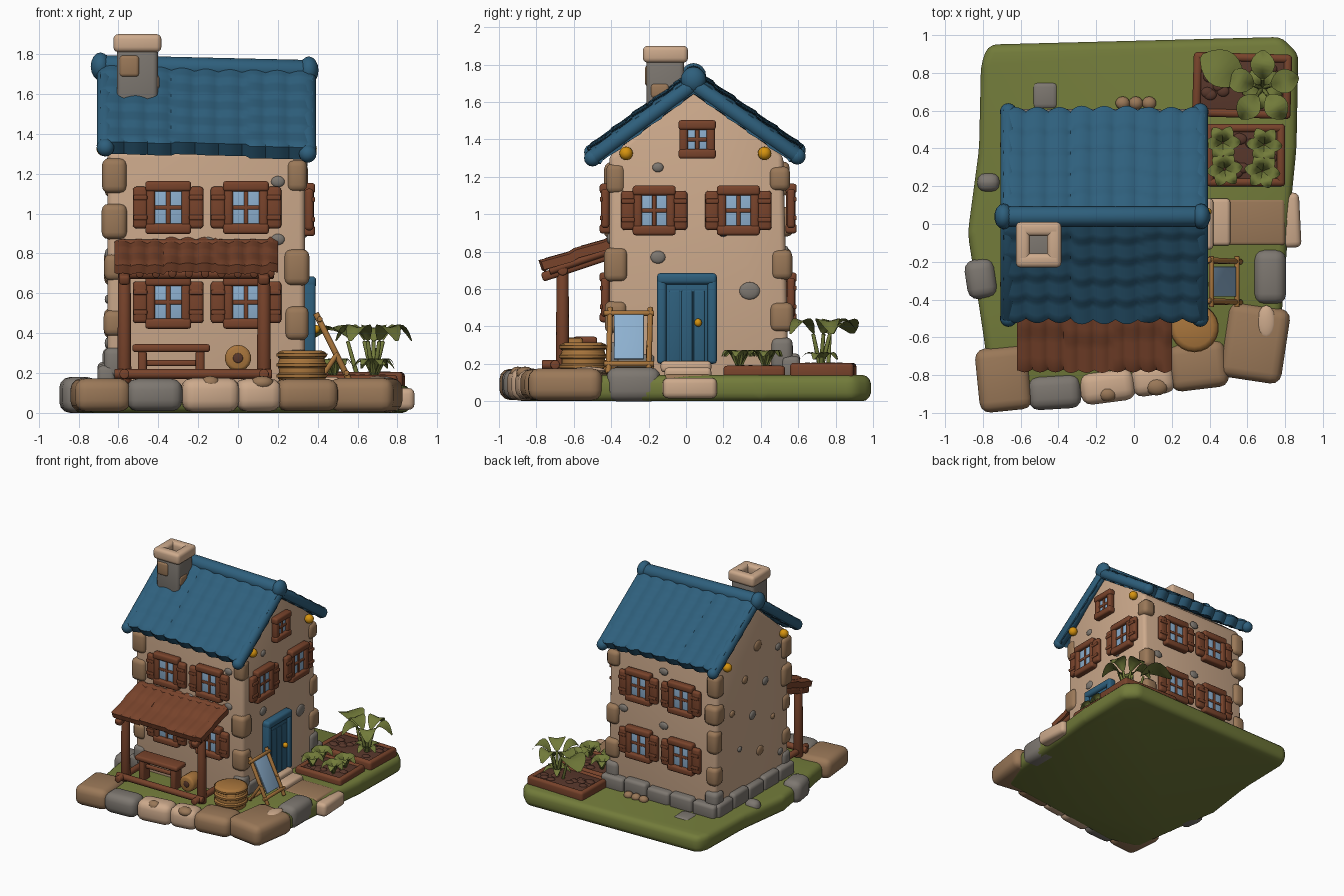
import bpy, bmesh, math, random
from mathutils import Vector, Matrix, Euler

random.seed(4)
if "Cube" in bpy.data.objects:
    bpy.data.objects.remove(bpy.data.objects["Cube"])

PALETTE = {"cream_plaster": "CDAA8C", "brown_stone": "9A7858", "grey_stone": "7D7770",
           "blue_paint": "2E5F7C", "red_brown_wood": "78432B", "ochre_wood": "A8753C",
           "leaf_green": "727B3A", "dark_soil": "58372B", "window_glass": "8DB0CF",
           "gold": "D6930F"}
MATS = []
for label, code in PALETTE.items():
    rgb = [int(code[i:i + 2], 16) / 255 for i in (0, 2, 4)]
    col = [((c + 0.055) / 1.055) ** 2.4 for c in rgb] + [1]
    m = bpy.data.materials.new(label)
    m.use_nodes = True
    m.diffuse_color = col
    m.node_tree.nodes["Principled BSDF"].inputs["Base Color"].default_value = col
    MATS.append(m)
CREAM, BROWN, GREY, BLUE, WOOD, OCHRE, GREEN, SOIL, GLASS, GOLD = range(10)


# ---- helpers: every shape is added to a part's bmesh ----
def merge(bm, tmp, mat, matrix=Matrix()):
    bmesh.ops.transform(tmp, matrix=matrix, verts=tmp.verts)
    for f in tmp.faces:
        f.material_index = mat
    me = bpy.data.meshes.new("scratch")
    tmp.to_mesh(me)
    tmp.free()
    bm.from_mesh(me)
    bpy.data.meshes.remove(me)


def soften(tmp, size, seg=3):
    bmesh.ops.bevel(tmp, geom=tmp.edges[:], offset=size, segments=seg, profile=0.5, affect='EDGES')


def box(bm, c, s, mat, bevel=0.015, rot=(0, 0, 0)):
    tmp = bmesh.new()
    bmesh.ops.create_cube(tmp, size=1)
    bmesh.ops.scale(tmp, vec=s, verts=tmp.verts)
    soften(tmp, min(bevel, 0.45 * min(s)))
    merge(bm, tmp, mat, Matrix.Translation(c) @ Euler(rot).to_matrix().to_4x4())


def rod(bm, a, b, r, mat, r2=None, sides=14):
    a, b = Vector(a), Vector(b)
    tmp = bmesh.new()
    bmesh.ops.create_cone(tmp, cap_ends=True, segments=sides, radius1=r,
                          radius2=r if r2 is None else r2, depth=(b - a).length)
    rims = [e for e in tmp.edges if abs(e.verts[0].co.z - e.verts[1].co.z) < 1e-5]
    bmesh.ops.bevel(tmp, geom=rims, offset=min(r, r2 or r) * 0.25, segments=2, profile=0.5, affect='EDGES')
    turn = (b - a).to_track_quat('Z', 'Y').to_matrix().to_4x4()
    merge(bm, tmp, mat, Matrix.Translation((a + b) / 2) @ turn)


def blob(bm, c, s, mat):
    tmp = bmesh.new()
    bmesh.ops.create_uvsphere(tmp, u_segments=14, v_segments=8, radius=1)
    merge(bm, tmp, mat, Matrix.Translation(c) @ Matrix.Diagonal((*s, 1)))


def prism(bm, pts, vec, mat, bevel):
    tmp = bmesh.new()
    face = tmp.faces.new([tmp.verts.new(p) for p in pts])
    ext = bmesh.ops.extrude_face_region(tmp, geom=[face])
    bmesh.ops.translate(tmp, vec=vec, verts=[v for v in ext["geom"] if isinstance(v, bmesh.types.BMVert)])
    bmesh.ops.recalc_face_normals(tmp, faces=tmp.faces)
    soften(tmp, bevel)
    merge(bm, tmp, mat)


def leaf(bm, base, angle, length, width, rise, droop):
    tmp = bmesh.new()
    rows = []
    for i in range(8):
        t = i / 7
        w = width * math.sin(math.pi * (0.04 + 0.94 * t)) ** 0.7
        z = rise * math.sin(t * 2) - droop * t * t
        rows.append([tmp.verts.new((length * t, k * w / 2, z + (0.25 * w if k else 0) * (1 - t))) for k in (-1, 0, 1)])
    for p, q in zip(rows, rows[1:]):
        for k in (0, 1):
            tmp.faces.new((p[k], q[k], q[k + 1], p[k + 1]))
    bmesh.ops.solidify(tmp, geom=tmp.faces[:], thickness=0.01)
    merge(bm, tmp, GREEN, Matrix.Translation(base) @ Matrix.Rotation(angle, 4, 'Z'))


def tiles(bm, mat, x0, x1, top, low, cols, rows, wave, thick, tilt=0.0):
    tmp = bmesh.new()
    slope = Vector((0, low[0] - top[0], low[1] - top[1]))
    normal = Vector((0, -slope.z, abs(slope.y)))
    normal.y = math.copysign(abs(slope.z), slope.y)
    normal.normalize()
    nx, ny, grid = cols * 6, rows * 5, []
    for j in range(ny + 1):
        line = []
        for i in range(nx + 1):
            u, v = i / nx, j / ny
            hump = abs(math.sin(math.pi * cols * u))
            lift = wave * hump + wave * ((v * rows * 0.999 + 0.15 * math.sin(cols * u)) % 1)
            p = Vector((x0 + (x1 - x0) * u, top[0], top[1])) + slope * v * (1 + 0.03 * hump)
            p += normal * lift
            p.z -= tilt * (p.x + 0.16)
            line.append(tmp.verts.new(p))
        grid.append(line)
    for a, b in zip(grid, grid[1:]):
        for i in range(nx):
            tmp.faces.new((a[i], a[i + 1], b[i + 1], b[i]))
    bmesh.ops.recalc_face_normals(tmp, faces=tmp.faces)
    if sum(f.normal.z for f in tmp.faces) < 0:
        bmesh.ops.reverse_faces(tmp, faces=tmp.faces)
    under = bmesh.ops.extrude_face_region(tmp, geom=tmp.faces[:], use_keep_orig=True)
    bmesh.ops.translate(tmp, vec=-normal * thick,
                        verts=[v for v in under["geom"] if isinstance(v, bmesh.types.BMVert)])
    bmesh.ops.recalc_face_normals(tmp, faces=tmp.faces)
    merge(bm, tmp, mat)


def part(name, build, matrix=Matrix()):
    bm = bmesh.new()
    build(bm)
    bmesh.ops.transform(bm, matrix=matrix, verts=bm.verts)
    used = sorted({f.material_index for f in bm.faces})
    for f in bm.faces:
        f.material_index = used.index(f.material_index)
        f.smooth = True
    me = bpy.data.meshes.new(name)
    bm.to_mesh(me)
    bm.free()
    for k in used:
        me.materials.append(MATS[k])
    me.set_sharp_from_angle(angle=math.radians(50))
    bpy.context.collection.objects.link(bpy.data.objects.new(name, me))


# ---- ground, border stones and path ----
OUTLINE = [(-.77, .95), (.78, .99), (.87, .9), (.86, .4), (.82, 0), (.78, -.5), (.68, -.76), (.2, -.82),
           (-.5, -.92), (-.76, -.85), (-.81, -.5), (-.88, -.05), (-.82, .4), (-.81, .85)]
part("grass_base", lambda bm: prism(bm, [(x, y, 0) for x, y in OUTLINE], (0, 0, .14), GREEN, .045))

STONES = [(-.69, -.82, .28, .34, .1, BROWN), (-.42, -.89, .28, .18, .06, GREY), (-.14, -.86, .29, .17, .13, CREAM),
          (.1, -.82, .23, .17, .15, CREAM), (.34, -.75, .31, .25, .12, BROWN), (.64, -.63, .33, .4, -.15, BROWN),
          (.72, -.28, .17, .29, 0, GREY), (-.81, -.29, .16, .21, .15, GREY), (-.77, .22, .12, .1, 0, GREY)]


def border(bm):
    for x, y, w, d, turn, mat in STONES:
        box(bm, (x, y, .09), (w, d, .17 + random.uniform(-.01, .015)), mat, .055, (0, 0, turn))
    for x, y, s in ((-.14, -.9, .05), (.12, -.86, .06)):
        blob(bm, (x, y, .15), (s, s * .8, .035), BROWN)
    blob(bm, (.7, -.52, .165), (.05, .09, .02), CREAM)
part("border_stones", border)


def path(bm):
    box(bm, (.62, .01, .075), (.36, .25, .14), BROWN, .02)
    box(bm, (.83, .02, .07), (.1, .29, .11), CREAM, .03, (0, 0, .05))
    box(bm, (.43, .01, .15), (.16, .25, .06), CREAM, .02)
    box(bm, (.37, 0, .185), (.1, .27, .06), CREAM, .02)
part("path_and_steps", path)

# ---- house walls and stonework ----
GABLE = [(-.41, .1), (.55, .1), (.52, 1.31), (.04, 1.69), (-.41, 1.31)]
part("house_walls", lambda bm: prism(bm, [(-.655, y, z) for y, z in GABLE], (.99, 0, 0), CREAM, .03))


def stonework(bm):
    # corner stones
    for cx, cy in ((-.62, -.375), (.295, -.375), (-.62, .5), (.295, .5)):
        for k, z in enumerate((.25, .45, .73, .96, 1.19)):
            if k != 3 or cx < 0:
                w = random.uniform(.1, .13)
                box(bm, (cx, cy + (.012 if cy > 0 and z < 1 else 0), z), (w, w, random.uniform(.12, .19)),
                    GREY if k == 0 else BROWN, .035)
    # stones showing through the plaster
    for x, z, r in ((.2, 1.16, .035), (.2, .87, .035), (-.15, .85, .04), (-.52, .78, .04)):
        blob(bm, (x, -.41, z), (r, .014, r * .8), GREY)
    for y, z, r in ((-.15, 1.25, .03), (-.15, .77, .04), (.34, .59, .055), (.2, .9, .025)):
        blob(bm, (.335, y, z), (.014, r, r * .85), GREY)
    for k in range(10):
        r = random.uniform(.025, .05)
        blob(bm, (-.655, -.3 + .7 * (k * .38 % 1), .35 + k * .11), (.014, r, r * .85), (GREY, BROWN)[k % 2])
    for x, z in ((-.17, 1.2), (-.17, .75), (.2, .8)):
        blob(bm, (x, .535, z), (.04, .014, .03), GREY)
    # foundation blocks
    for k in range(5):
        h = random.uniform(.11, .15)
        box(bm, (-.58 + k * .21, .56, .12 + h / 2), (.205, .1, h), GREY, .025)
        box(bm, (-.66, -.33 + k * .2, .12 + h / 2), (.09, .2, h), GREY, .025)
    box(bm, (-.47, .68, .1), (.14, .15, .1), GREY, .03)
    box(bm, (.33, -.27, .2), (.05, .2, .1), GREY, .02)
    for x in (-.06, .01, .08):
        blob(bm, (x, .64, .15), (.038, .035, .03), BROWN)
part("wall_stones", stonework)

# ---- main roof and chimney ----
RIDGE, EAVES = (.04, 1.745), ((-.5, 1.345), (.595, 1.355))


def roof(bm):
    for y, z in EAVES:
        tiles(bm, BLUE, -.69, .375, RIDGE, (y, z), 9, 5, .013, .075, .03)
        for x, dz in ((-.665, .016), (.35, -.015)):
            rod(bm, (x, .04, 1.71 + dz), (x, y, z - .03 + dz), .043, BLUE)
            blob(bm, (x, y, z - .03 + dz), (.045, .045, .045), BLUE)
    rod(bm, (-.7, .04, 1.74), (.36, .04, 1.715), .055, BLUE)
    for x, z in ((-.69, 1.738), (.355, 1.718)):
        blob(bm, (x, .04, z), (.05, .068, .07), BLUE)
part("main_roof", roof)


def lamps(bm):
    for x in (-.675, .36):
        for y in (-.32, .42):
            blob(bm, (x, y, 1.325), (.036, .036, .036), GOLD)
            rod(bm, (x * .9, y, 1.33), (x, y, 1.33), .02, WOOD)
part("gold_beam_ends", lamps)


def chimney(bm):
    box(bm, (-.505, -.11, 1.69), (.205, .2, .29), GREY, .025)
    box(bm, (-.545, -.2, 1.74), (.1, .04, .11), BROWN, .018)
    box(bm, (-.43, -.14, 1.66), (.07, .1, .08), BROWN, .018)
    for s in (-1, 1):
        box(bm, (-.505, -.11 + s * .083, 1.855), (.24, .075, .09), CREAM, .025)
        box(bm, (-.505 + s * .083, -.11, 1.855), (.075, .24, .09), CREAM, .025)
part("chimney", chimney)


# ---- windows and door ----
def window(w, h, shutters):
    def build(bm):
        box(bm, (0, -.012, 0), (w, .024, h), GLASS, .004)
        for s in (-1, 1):
            box(bm, (0, -.022, s * (h / 2 + .022)), (w + .09, .06, .052), WOOD)
            box(bm, (s * (w / 2 + .018), -.02, 0), (.045, .05, h + .04), WOOD)
            if shutters:
                box(bm, (s * (w / 2 + .07), -.022, 0), (.075, .044, h + .04), WOOD, .018)
                for z in (-.05, .05):
                    box(bm, (s * (w / 2 + .07), -.043, z), (.07, .016, .025), WOOD, .006)
        box(bm, (0, -.02, 0), (.022, .024, h), WOOD, .006)
        box(bm, (0, -.02, 0), (w, .024, .022), WOOD, .006)
    return build


def place(x, y, z, turn):
    return Matrix.Translation((x, y, z)) @ Matrix.Rotation(math.radians(turn), 4, 'Z')


for level, z in (("lower", .555), ("upper", 1.03)):
    for side, x in (("right", -.35), ("left", .04)):
        part(f"front_{level}_{side}_window", window(.14, .17, True), place(x, -.41, z, 0))
        part(f"back_{level}_{side}_window", window(.14, .17, True), place(x, .54, z, 180))
for side, y in (("front", -.17), ("back", .28)):
    part(f"side_{side}_window", window(.14, .17, True), place(.335, y, 1.02, 90))
part("gable_window", window(.11, .11, False), place(.335, .06, 1.4, 90))


def door(bm):
    box(bm, (.345, .005, .42), (.05, .23, .44), BLUE, .01)
    for k in range(3):
        box(bm, (.371, -.06 + k * .065, .4), (.012, .058, .38), BLUE, .005)
    for y in (-.13, .14):
        box(bm, (.355, y, .43), (.07, .05, .46), BLUE, .018)
    box(bm, (.355, .005, .655), (.075, .32, .06), BLUE, .02)
    blob(bm, (.39, .065, .42), (.022, .02, .022), GOLD)
part("front_door", door)


# ---- porch ----
def porch(bm):
    tiles(bm, WOOD, -.62, .2, (-.4, .862), (-.77, .735), 10, 2, .012, .045)
    rod(bm, (-.6, -.425, .84), (.18, -.425, .84), .03, WOOD)
    rod(bm, (-.6, -.66, .7), (.18, -.66, .7), .028, WOOD)
    for k in range(10):
        x = -.575 + k * .082
        rod(bm, (x, -.73, .695), (x, -.42, .8), .02, WOOD)
    for x in (-.57, .13):
        rod(bm, (x, -.66, .15), (x, -.66, .72), .036, WOOD, .032)
        box(bm, (x, -.58, .725), (.055, .4, .05), WOOD, .015, (.32, 0, 0))
        rod(bm, (x, -.77, .195), (x, -.42, .195), .025, WOOD)
    rod(bm, (-.62, -.7, .195), (.17, -.7, .195), .025, WOOD)
part("porch", porch)


def bench(bm):
    box(bm, (-.335, -.54, .325), (.39, .13, .04), WOOD)
    for x in (-.48, -.19):
        box(bm, (x, -.54, .225), (.045, .1, .18), WOOD)
    box(bm, (-.335, -.54, .25), (.3, .03, .03), WOOD, .01)
part("bench", bench)


def log(bm):
    rod(bm, (0, -.68, .275), (0, -.55, .275), .066, OCHRE, sides=18)
    rod(bm, (0, -.684, .275), (0, -.6, .275), .026, SOIL)
part("round_log", log)


def barrel(bm):
    rod(bm, (.32, -.55, .12), (.32, -.55, .29), .115, OCHRE, .118, 22)
    for z in (.185, .24, .29):
        rod(bm, (.32, -.55, z - .024), (.32, -.55, z + .024), .128, OCHRE, .13, 22)
part("barrel", barrel)


# ---- deck chair ----
def chair(bm):
    for y in (-.415, -.2):
        rod(bm, (.565, y, .15), (.39, y + .01, .5), .015, OCHRE)
        rod(bm, (.4, y, .15), (.5, y, .3), .013, OCHRE)
    for x, z in ((.545, .2), (.41, .47), (.41, .17)):
        rod(bm, (x, -.44, z), (x, -.17, z), .014, OCHRE)
    box(bm, (.475, -.305, .345), (.012, .16, .27), GLASS, .004, (0, -.465, 0))
part("deck_chair", chair)


# ---- garden beds and plants ----
def bed(x0, x1, y0, y1, top):
    def build(bm):
        cx, cy = (x0 + x1) / 2, (y0 + y1) / 2
        box(bm, (cx, cy, top / 2 + .04), (x1 - x0 - .03, y1 - y0 - .03, top - .1), SOIL, .01)
        for y in (y0 + .022, y1 - .022):
            box(bm, (cx, y, top - .045), (x1 - x0, .045, .09), WOOD, .02)
        for x in (x0 + .022, x1 - .022):
            box(bm, (x, cy, top - .045), (.045, y1 - y0, .09), WOOD, .02)
        for k in range(12):
            spot = (random.uniform(x0 + .07, x1 - .07), random.uniform(y0 + .07, y1 - .07), top - .015)
            blob(bm, spot, (.035, .03, .018), SOIL)
    return build
part("back_garden_bed", bed(.31, .83, .56, .9, .205), Matrix.Rotation(-.03, 4, 'Z') @ Matrix.Translation((-.02, .02, 0)))
part("front_garden_bed", bed(.38, .8, .2, .53, .19))


def big_plant(bm):
    for k in range(5):
        a = k * 1.26 + .3
        tip = (.68 + .05 * math.cos(a), .72 + .05 * math.sin(a), .36)
        rod(bm, (.68, .72, .17), tip, .013, GREEN, .01, 8)
        leaf(bm, tip, a, .15, .13, .11, .1)
        leaf(bm, (.68, .72, .2), a + .6, .11, .06, .08, .05)
    rod(bm, (.6, .76, .18), (.55, .77, .36), .012, GREEN, .009, 8)
    leaf(bm, (.57, .76, .36), 2.6, .25, .2, .09, .08)
part("big_leaf_plant", big_plant)


def small_plants(bm):
    for x, y in ((.48, .29), (.47, .43), (.68, .28), (.69, .42)):
        for k in range(6):
            leaf(bm, (x, y, .17), k * 1.05 + x * 9, .095, .07, .12, .04)
part("small_leaf_plants", small_plants)
